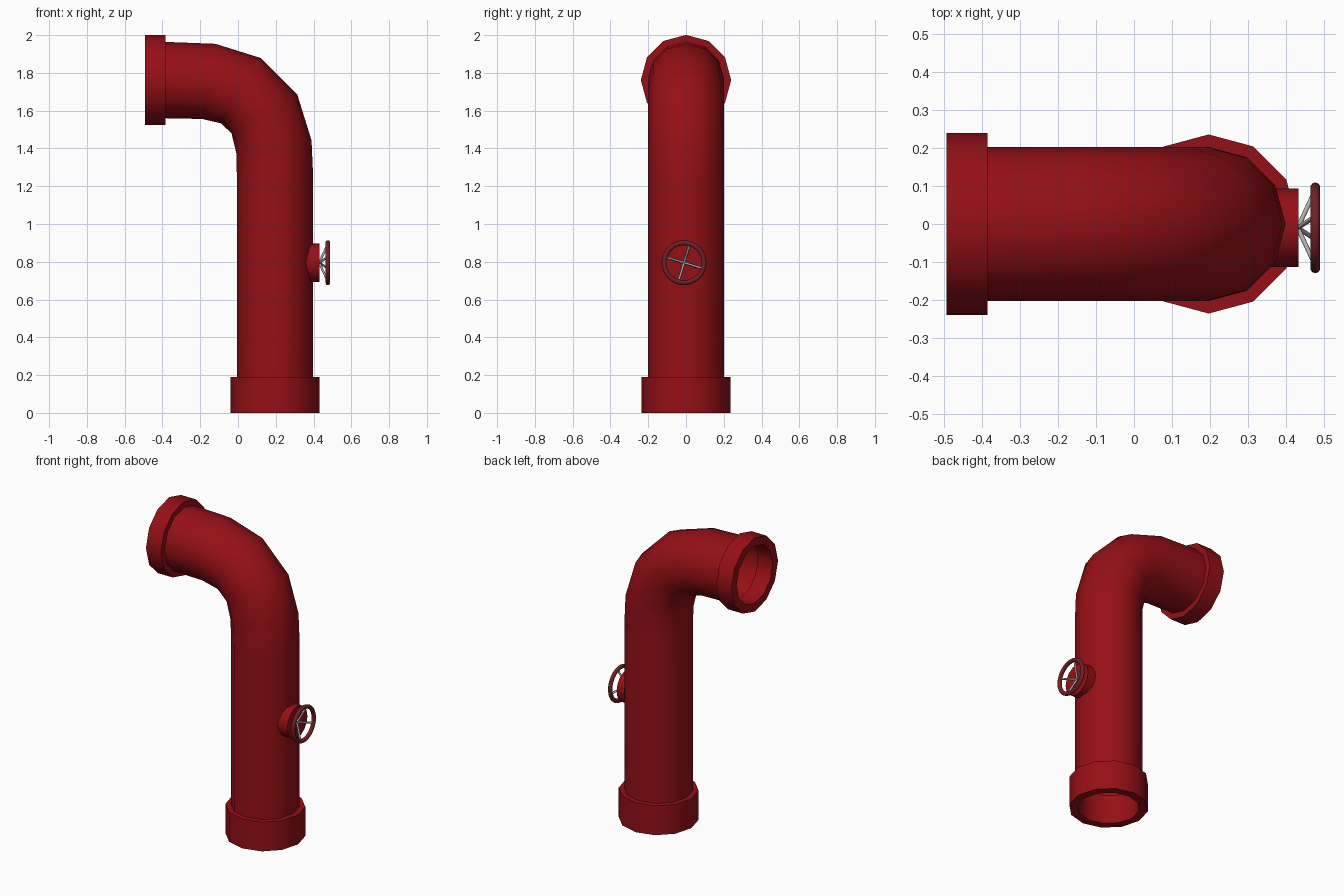
import bpy, bmesh, math
from mathutils import Vector, Matrix

if "Cube" in bpy.data.objects:
    bpy.data.objects.remove(bpy.data.objects["Cube"])

def material(name, color):
    m = bpy.data.materials.new(name)
    m.diffuse_color = color
    m.use_nodes = True
    m.node_tree.nodes["Principled BSDF"].inputs["Base Color"].default_value = m.diffuse_color
    return m

RED = material("red_paint", (0.30, 0.005, 0.008, 1))
WHEEL_RED = material("wheel_paint", (0.16, 0.015, 0.018, 1))
STEEL = material("steel", (0.45, 0.45, 0.45, 1))

def finish(bm, name, mat, angle=50):
    bmesh.ops.recalc_face_normals(bm, faces=bm.faces)
    me = bpy.data.meshes.new(name)
    bm.to_mesh(me)
    bm.free()
    ob = bpy.data.objects.new(name, me)
    bpy.context.collection.objects.link(ob)
    me.materials.append(mat)
    bpy.ops.object.select_all(action='DESELECT')
    bpy.context.view_layer.objects.active = ob
    ob.select_set(True)
    bpy.ops.object.shade_smooth_by_angle(angle=math.radians(angle))
    return ob

def loft(bm, rings, sides, closed=False, caps=False):
    """Rings of (centre, axis u, axis v, radius) joined by quads."""
    loops = []
    for c, u, v, r in rings:
        loops.append([bm.verts.new(c + r * (math.cos(t) * u + math.sin(t) * v))
                      for t in (2 * math.pi * i / sides for i in range(sides))])
    pairs = list(zip(loops, loops[1:])) + ([(loops[-1], loops[0])] if closed else [])
    for a, b in pairs:
        for i in range(sides):
            j = (i + 1) % sides
            bm.faces.new((a[i], a[j], b[j], b[i]))
    if caps:
        bm.faces.new(loops[0])
        bm.faces.new(loops[-1])

X, Y, Z = Vector((1, 0, 0)), Vector((0, 1, 0)), Vector((0, 0, 1))
CX, CZ = 0.196, 1.762

# Bent pipe: (x, z, tilt of the ring from vertical)
path = [(CX, 0.06, 90), (CX, 0.19, 90), (CX, 1.25, 90), (0.19, 1.41, 80.5), (0.14, 1.582, 59.5),
        (0.015, 1.706, 31), (-0.155, 1.755, 10), (-0.385, CZ, 0), (-0.43, CZ, 0)]
bm = bmesh.new()
loft(bm, [(Vector((x, 0, z)), Vector((math.sin(math.radians(a)), 0, math.cos(math.radians(a)))), Y, 0.202)
          for x, z, a in path], 12)
finish(bm, "bent_pipe", RED)

# Hollow end collars
def collar(name, start, end, u, r_out, r_in):
    bm = bmesh.new()
    loft(bm, [(start, u, Y, r_out), (end, u, Y, r_out), (end, u, Y, r_in), (start, u, Y, r_in)],
         12, closed=True)
    finish(bm, name, RED)

collar("bottom_collar", Vector((CX, 0, 0)), Vector((CX, 0, 0.19)), X, 0.235, 0.183)
collar("outlet_collar", Vector((-0.492, 0, CZ)), Vector((-0.385, 0, CZ)), Z, 0.239, 0.185)

# Valve neck on the pipe's right side
VC = Vector((0, -0.01, 0.795))
bm = bmesh.new()
loft(bm, [(VC + X * 0.34, Z, Y, 0.103), (VC + X * 0.432, Z, Y, 0.103)], 16, caps=True)
finish(bm, "valve_neck", RED)

# Hand wheel rim
bm = bmesh.new()
rings = []
for i in range(32):
    t = 2 * math.pi * i / 32
    d = Y * math.cos(t) + Z * math.sin(t)
    rings.append((VC + X * 0.476 + d * 0.106, d, X, 0.013))
loft(bm, rings, 10, closed=True)
finish(bm, "hand_wheel_rim", WHEEL_RED)

# Four slanted spokes from the neck to the rim
bm = bmesh.new()
for k in range(4):
    t = math.radians(73 + 90 * k)
    d = Y * math.cos(t) + Z * math.sin(t)
    a, b = VC + X * 0.43, VC + X * 0.476 + d * 0.104
    side = X.cross(d)
    up = (b - a).normalized().cross(side)
    loft(bm, [(a, side, up, 0.006), (b, side, up, 0.006)], 8, caps=True)
finish(bm, "wheel_spokes", STEEL)
